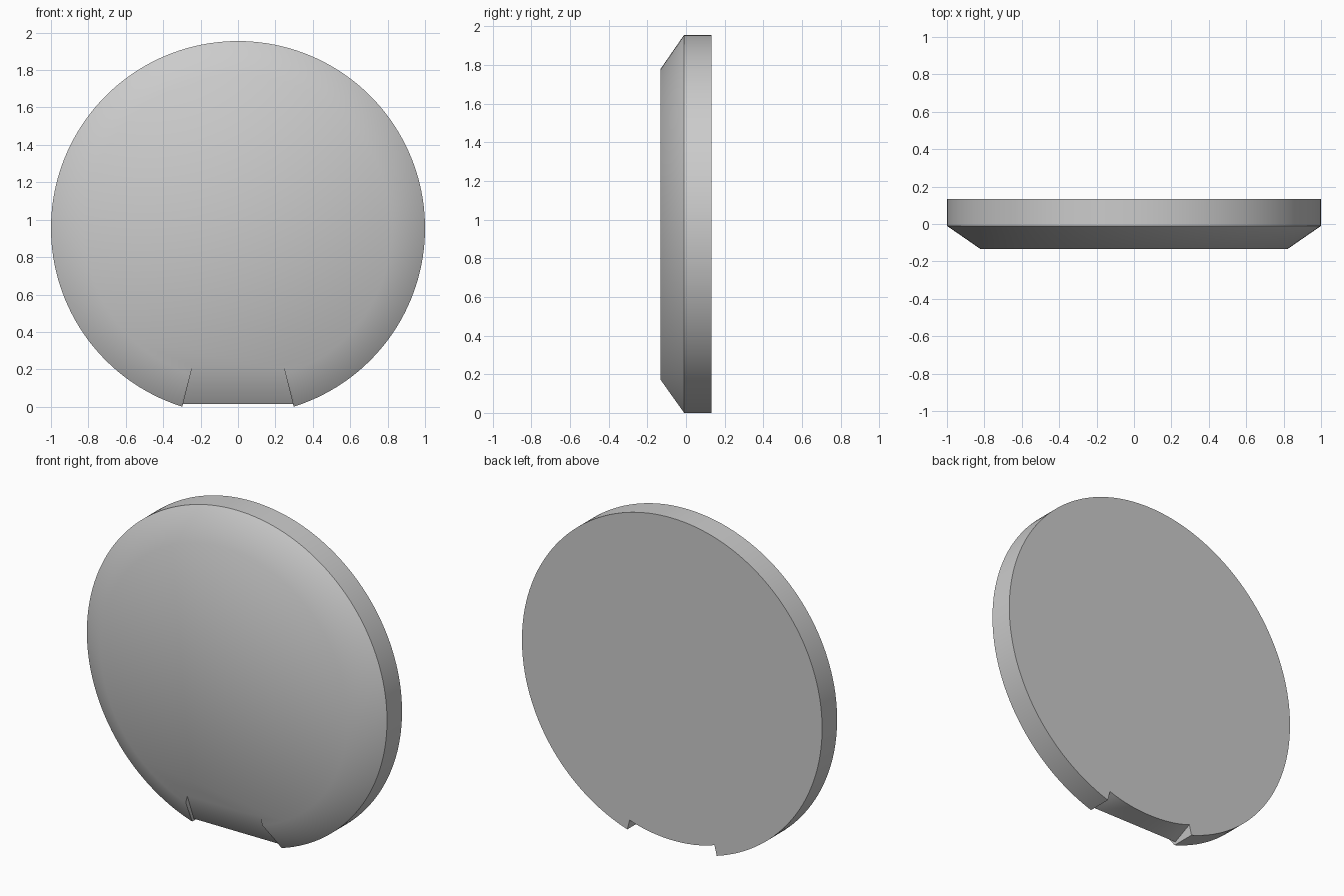
import bpy, bmesh
from math import sin, cos, pi, sqrt, radians

if "Cube" in bpy.data.objects:
    bpy.data.objects.remove(bpy.data.objects["Cube"])

CZ, SEG = 0.955, 160


def loft(name, rings):
    """Closed solid skinned through a list of equal-length point rings."""
    bm = bmesh.new()
    loops = [[bm.verts.new(p) for p in ring] for ring in rings]
    n = len(loops[0])
    for a, b in zip(loops, loops[1:]):
        for i in range(n):
            j = (i + 1) % n
            bm.faces.new((a[i], a[j], b[j], b[i]))
    bm.faces.new(loops[0])
    bm.faces.new(loops[-1])
    if name.endswith("cutter"):
        bmesh.ops.triangulate(bm, faces=bm.faces[:])
    bmesh.ops.recalc_face_normals(bm, faces=bm.faces[:])
    me = bpy.data.meshes.new(name)
    bm.to_mesh(me)
    bm.free()
    ob = bpy.data.objects.new(name, me)
    bpy.context.collection.objects.link(ob)
    return ob


def circle(r, y):
    return [(r * sin(2 * pi * i / SEG), y, CZ + r * cos(2 * pi * i / SEG))
            for i in range(SEG)]


# disc: straight rim behind, wide bevel in front
disc = loft("bevelled_disc",
            [circle(1, 0.133), circle(1, -0.01), circle(0.822, -0.133)])

# notch cutter: sloped front panel, straight lip, arched underside at the back
def section(t):
    x_back = 0.29 * t
    arc = CZ - sqrt(0.94 ** 2 - x_back ** 2)
    lip = 0.015
    back = lip + (arc - lip) * 0.3 / 0.133
    yz = [(-0.3, 0.46), (-0.133, 0.215), (0.0, lip), (0.133, arc),
          (0.3, back), (0.3, -0.2), (-0.3, -0.2)]
    return [((0.298 - 0.25 * z) * t, y, z) for y, z in yz]


cutter = loft("notch_cutter", [section(i / 8) for i in range(-8, 9)])
cutter.hide_render = True
cutter.hide_viewport = False

mod = disc.modifiers.new("notch", "BOOLEAN")
mod.operation = "DIFFERENCE"
mod.solver = "EXACT"
mod.object = cutter
bpy.context.view_layer.objects.active = disc
disc.select_set(True)
bpy.ops.object.modifier_apply(modifier="notch")
bpy.data.objects.remove(cutter)

# smooth rim and bevel, crisp back edge and notch
bpy.ops.object.shade_smooth_by_angle(angle=radians(42))
